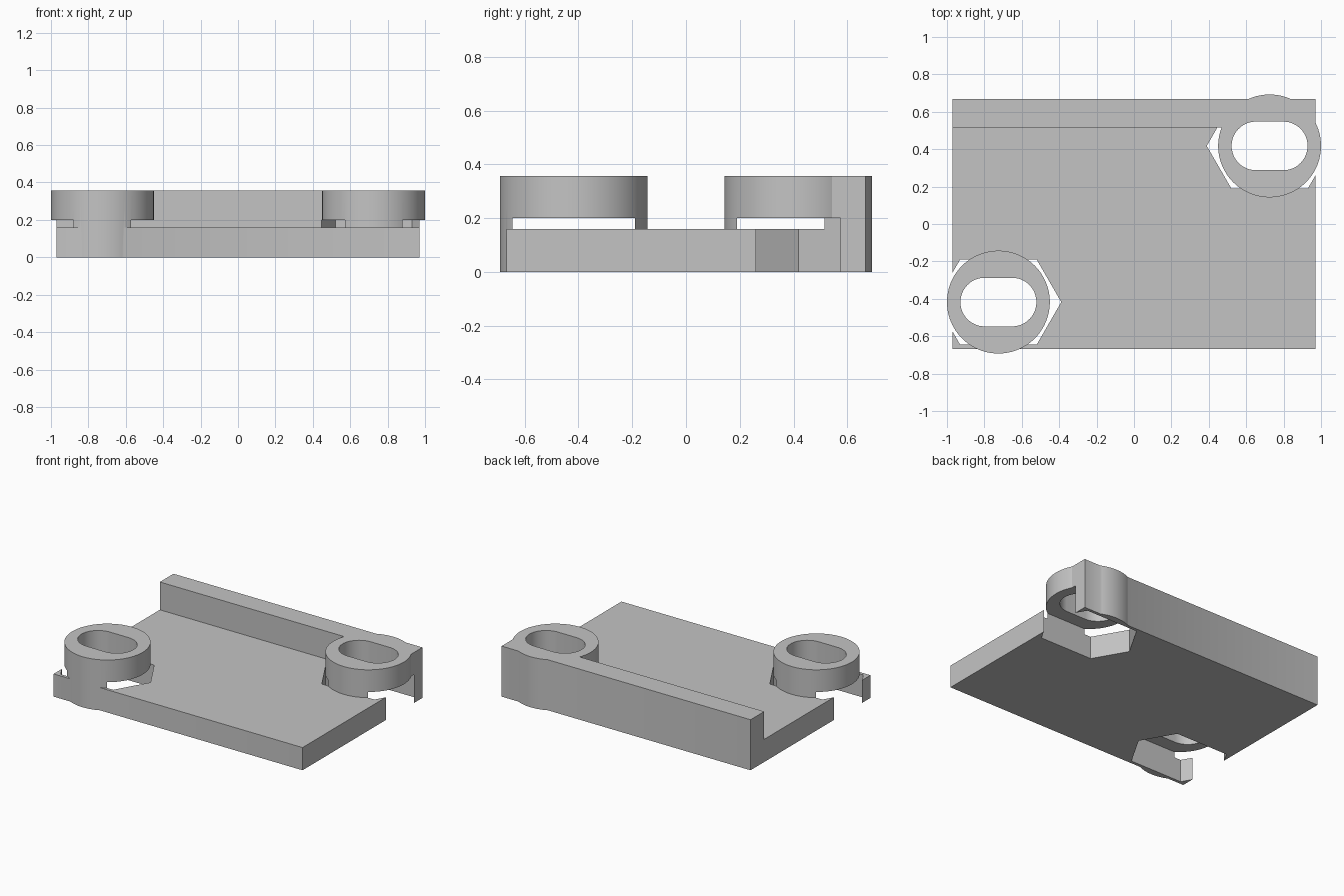
import bpy, bmesh, math

cube = bpy.data.objects.get("Cube")
if cube:
    bpy.data.objects.remove(cube, do_unlink=True)

# Main dimensions
HALF_X, HALF_Y = 0.97, 0.667
FLOOR, POCKET, TOP = 0.16, 0.2, 0.356
LIP_Y = 0.515
BOSS_X, BOSS_Y, BOSS_R = 0.725, 0.4175, 0.275
SLIDE, SLOT_R, NUT_R = 0.073, 0.13, 0.263

grey = bpy.data.materials.new("grey plastic")
grey.use_nodes = True
colour = (0.55, 0.55, 0.55, 1)
grey.diffuse_color = colour
grey.node_tree.nodes["Principled BSDF"].inputs["Base Color"].default_value = colour


def prism(name, base, direction):
    """Extrude a closed outline of 3D points along a direction."""
    bm = bmesh.new()
    face = bm.faces.new([bm.verts.new(p) for p in base])
    new = bmesh.ops.extrude_face_region(bm, geom=[face])["geom"]
    bmesh.ops.translate(bm, vec=direction,
                        verts=[v for v in new if isinstance(v, bmesh.types.BMVert)])
    bmesh.ops.recalc_face_normals(bm, faces=bm.faces)
    mesh = bpy.data.meshes.new(name)
    bm.to_mesh(mesh)
    bm.free()
    mesh.materials.append(grey)
    obj = bpy.data.objects.new(name, mesh)
    bpy.context.collection.objects.link(obj)
    return obj


def rounded(cx, cy, z, radius, sides, slide=0.0):
    """Regular outline, split at its middle and stretched along x by slide."""
    points = []
    for i in range(sides):
        a = 2 * math.pi * i / sides
        c = math.cos(a)
        shift = slide * ((c > 1e-6) - (c < -1e-6))
        if slide and abs(c) < 1e-6:
            continue
        points.append((cx + radius * c + shift, cy + radius * math.sin(a), z))
    return points


def combine(target, tool, operation):
    """Apply a boolean and discard its tool."""
    mod = target.modifiers.new("boolean", "BOOLEAN")
    mod.operation, mod.solver, mod.object = operation, "EXACT", tool
    bpy.context.view_layer.objects.active = target
    bpy.ops.object.modifier_apply(modifier=mod.name)
    bpy.data.objects.remove(tool, do_unlink=True)


# Plate with a raised lip along the back
profile = [(-HALF_Y, 0), (HALF_Y, 0), (HALF_Y, TOP), (LIP_Y, TOP),
           (LIP_Y, FLOOR), (-HALF_Y, FLOOR)]
body = prism("mounting_plate", [(-HALF_X, y, z) for y, z in profile],
             (2 * HALF_X, 0, 0))

# Round bosses on opposite corners, then nut pockets and slots through them
corners = [(s * BOSS_X, s * BOSS_Y) for s in (1, -1)]
for x, y in corners:
    combine(body, prism("boss", rounded(x, y, 0, BOSS_R, 96), (0, 0, TOP)), "UNION")
for x, y in corners:
    pocket = prism("nut_pocket", rounded(x, y, -0.1, NUT_R, 6, SLIDE), (0, 0, POCKET + 0.1))
    combine(body, pocket, "DIFFERENCE")
    slot = prism("slot", rounded(x, y, -0.1, SLOT_R, 66, SLIDE), (0, 0, TOP + 0.2))
    combine(body, slot, "DIFFERENCE")

# Smooth curved walls, sharp edges kept
bpy.ops.object.select_all(action="DESELECT")
body.select_set(True)
bpy.context.view_layer.objects.active = body
bpy.ops.object.shade_smooth_by_angle(angle=math.radians(25))
